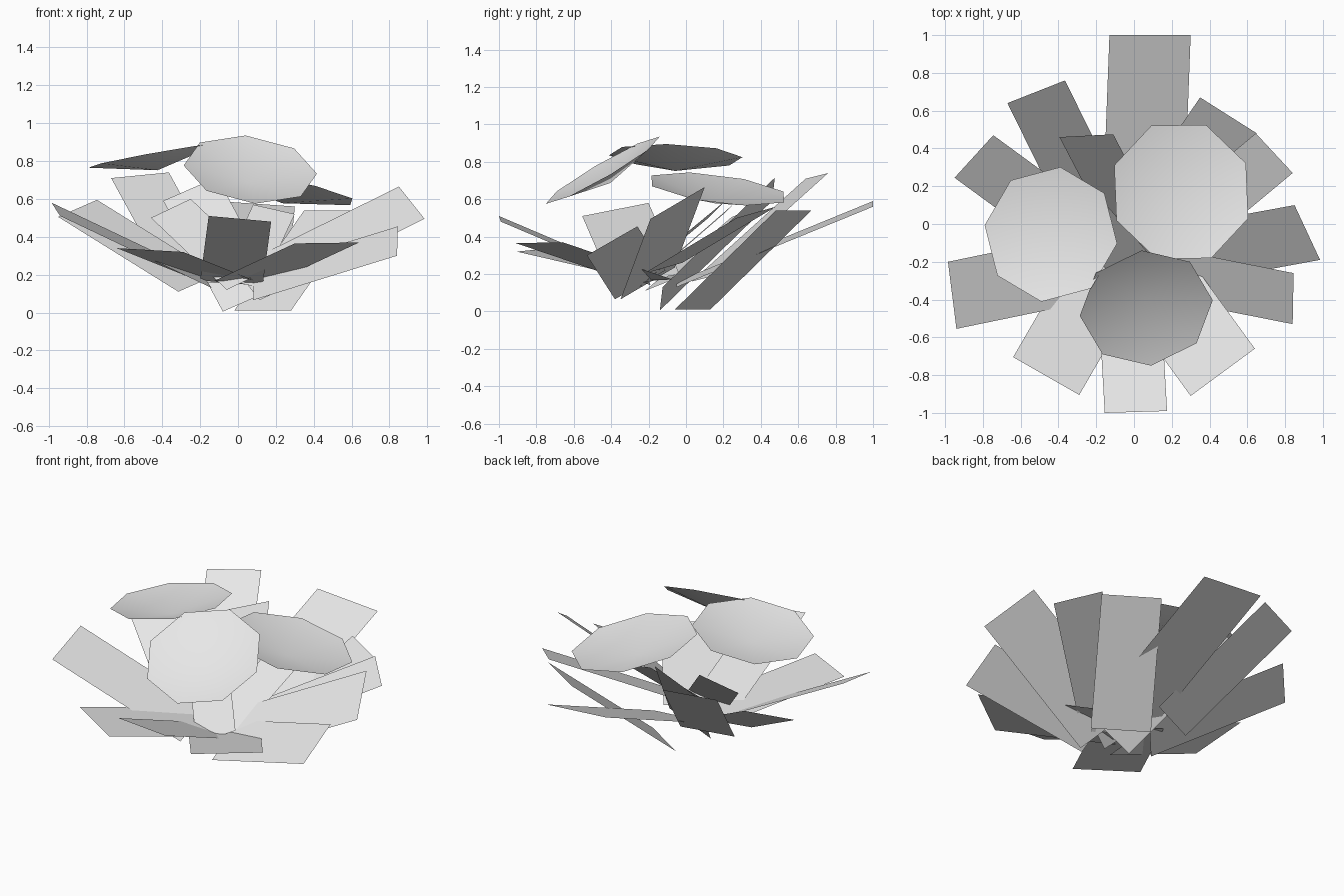
import bpy, math
from mathutils import Vector

if "Cube" in bpy.data.objects:
    bpy.data.objects.remove(bpy.data.objects["Cube"])

grey = bpy.data.materials.new("light_grey")
grey.diffuse_color = (0.8, 0.8, 0.8, 1)
grey.use_nodes = True
grey.node_tree.nodes["Principled BSDF"].inputs["Base Color"].default_value = grey.diffuse_color


def add_mesh(name, verts, faces, smooth=False):
    me = bpy.data.meshes.new(name)
    me.from_pydata([tuple(v) for v in verts], [], faces)
    me.materials.append(grey)
    ob = bpy.data.objects.new(name, me)
    bpy.context.collection.objects.link(ob)
    for p in me.polygons:
        p.use_smooth = smooth
    return ob


def leaf(name, tip_a, tip_b, inward):
    """Flat strip: two outer corners, extruded toward the base."""
    a, b, d = Vector(tip_a), Vector(tip_b), Vector(inward)
    verts = [a, b, b + d, a + d]
    # keep the upper side facing up
    up = (b - a).cross(d).z > 0
    add_mesh(name, verts, [(0, 1, 2, 3) if up else (3, 2, 1, 0)])


def blossom(name, center, slope, rim, radius, depth=0.08, sides=8):
    """Shallow eight-sided cup on a tilted plane, one rim corner toward rim (x, y)."""
    c = Vector(center)
    n = Vector((-slope[0], -slope[1], 1)).normalized()
    dx, dy = rim[0] - c.x, rim[1] - c.y
    u = Vector((dx, dy, dx * slope[0] + dy * slope[1])).normalized()
    v = n.cross(u)
    verts = [c + radius * (u * math.cos(t) + v * math.sin(t))
             for t in (2 * math.pi * i / sides for i in range(sides))]
    verts.append(c - n * depth)
    add_mesh(name, verts, [(i, (i + 1) % sides, sides) for i in range(sides)], True)


# Outer ring of leaves
leaf("leaf_back", (-0.13, 1.0, 0.59), (0.30, 1.0, 0.56), (-0.04, -1.05, -0.43))
leaf("leaf_back_right", (0.35, 0.67, 0.54), (0.65, 0.48, 0.54), (-0.37, -0.54, -0.53))
leaf("leaf_right_rear", (0.645, 0.48, 0.56), (0.84, 0.27, 0.50), (-0.60, -0.50, -0.30))
leaf("leaf_right", (0.85, 0.10, 0.665), (0.985, -0.19, 0.495), (-0.87, -0.16, -0.43))
leaf("leaf_right_fore", (0.845, -0.26, 0.455), (0.84, -0.53, 0.30), (-0.76, 0.15, -0.235))
leaf("leaf_front_right", (0.64, -0.66, 0.37), (0.30, -0.91, 0.365), (-0.43, 0.59, -0.20))
leaf("leaf_front", (-0.155, -1.0, 0.51), (0.175, -0.99, 0.48), (-0.045, 0.80, -0.34))
leaf("leaf_front_left", (-0.64, -0.705, 0.34), (-0.29, -0.905, 0.32), (0.40, 0.69, -0.16))
leaf("leaf_left_fore", (-0.985, -0.20, 0.58), (-0.94, -0.555, 0.51), (0.80, 0.165, -0.38))
leaf("leaf_left_rear", (-0.95, 0.245, 0.505), (-0.745, 0.47, 0.595), (0.635, -0.465, -0.395))
leaf("leaf_back_left", (-0.67, 0.64, 0.71), (-0.365, 0.76, 0.74), (0.30, -0.61, -0.55))

# Steeper inner leaves
leaf("inner_leaf_back", (-0.395, 0.46, 0.59), (-0.11, 0.475, 0.715), (0.315, -0.60, -0.585))
leaf("inner_leaf_left", (-0.46, 0.12, 0.50), (-0.25, 0.22, 0.60), (0.40, -0.46, -0.38))
leaf("inner_leaf_right", (0.08, 0.25, 0.57), (0.30, 0.20, 0.52), (-0.18, -0.45, -0.39))

# Three cupped blossoms
blossom("blossom_right", (0.25, 0.17, 0.655), (-0.20, -0.13), (0.60, 0.325), 0.385)
blossom("blossom_left", (-0.44, -0.055, 0.83), (0.18, -0.04), (-0.39, 0.30), 0.36)
blossom("blossom_front", (0.065, -0.445, 0.755), (-0.13, 0.58), (0.04, -0.14), 0.355)
